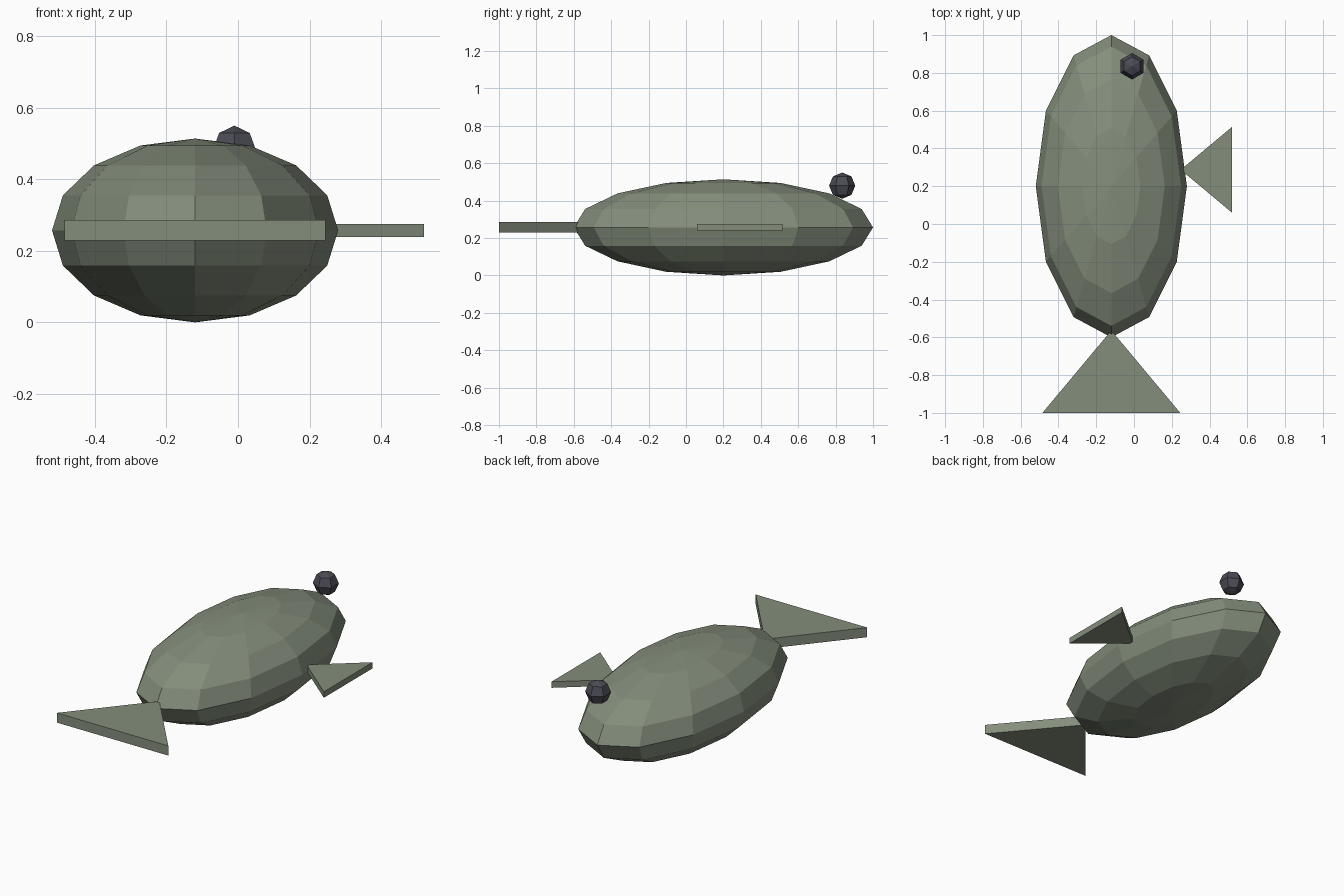
import bpy, bmesh
from mathutils import Matrix, Vector

if "Cube" in bpy.data.objects:
    bpy.data.objects.remove(bpy.data.objects["Cube"])


def material(name, color):
    m = bpy.data.materials.new(name)
    m.diffuse_color = (*color, 1)
    m.use_nodes = True
    m.node_tree.nodes["Principled BSDF"].inputs["Base Color"].default_value = m.diffuse_color
    return m


skin = material("olive_skin", (0.23, 0.27, 0.2))
dark = material("dark_eye", (0.07, 0.07, 0.09))


def finish(name, bm, mat):
    bmesh.ops.recalc_face_normals(bm, faces=bm.faces)
    mesh = bpy.data.meshes.new(name)
    bm.to_mesh(mesh)
    bm.free()
    mesh.materials.append(mat)
    obj = bpy.data.objects.new(name, mesh)
    bpy.context.collection.objects.link(obj)
    return obj


def ellipsoid(name, center, radii, segments, rings, mat):
    bm = bmesh.new()
    matrix = Matrix.Translation(center) @ Matrix.Diagonal((*radii, 1))
    bmesh.ops.create_uvsphere(bm, u_segments=segments, v_segments=rings,
                              radius=1, matrix=matrix)
    return finish(name, bm, mat)


def fin(name, base, direction, size, mat):
    """Triangular plate: base edge centred at `base`, apex pointing back into the body."""
    d = Vector(direction)
    side = Vector((-d.y, d.x, 0))
    base = Vector(base)
    half_width, length, thickness = 0.228 * size, 0.273 * size, 0.0357 * size
    down = Vector((0, 0, -thickness / 2))
    bm = bmesh.new()
    corners = [base + side * half_width, base - side * half_width, base - d * length]
    face = bm.faces.new([bm.verts.new(c + down) for c in corners])
    ext = bmesh.ops.extrude_face_region(bm, geom=[face])
    top = [v for v in ext["geom"] if isinstance(v, bmesh.types.BMVert)]
    bmesh.ops.translate(bm, verts=top, vec=(0, 0, thickness))
    return finish(name, bm, mat)


# Flattened body
ellipsoid("body", (-0.12, 0.2, 0.257), (0.4, 0.8, 0.257), 12, 8, skin)

# Single eye floating on top of the head
ellipsoid("eye", (-0.01, 0.835, 0.48), (0.07, 0.07, 0.07), 6, 4, dark)

# Tail and side fin share one shape at two sizes
fin("tail_fin", (-0.12, -1.0, 0.257), (0, -1, 0), 1.6, skin)
fin("side_fin", (0.52, 0.287, 0.257), (1, 0, 0), 1.0, skin)
